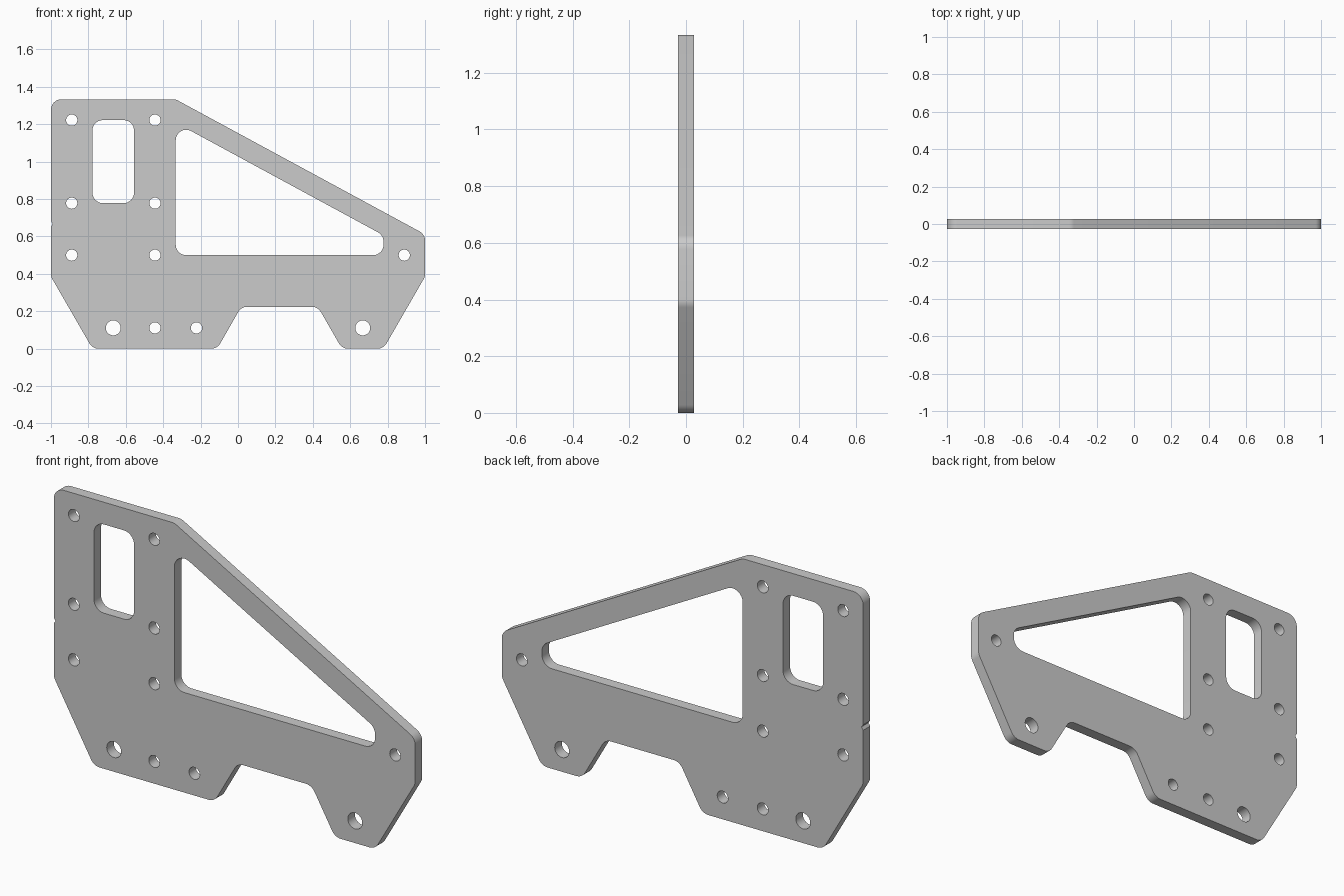
import bpy, bmesh
from math import sin, cos, tan, pi, radians
from mathutils import Vector

if "Cube" in bpy.data.objects:
    bpy.data.objects.remove(bpy.data.objects["Cube"])

R = 1 / 18          # common corner radius
T = 1 / 36          # half thickness
STEPS = 8


def rounded(corners, r=R):
    """Round every corner of a closed profile; a third value overrides the radius."""
    out = []
    n = len(corners)
    for i, c in enumerate(corners):
        p = Vector(c[:2])
        rad = c[2] if len(c) > 2 else r
        if rad == 0:
            out.append(p)
            continue
        a = (Vector(corners[i - 1][:2]) - p).normalized()
        b = (Vector(corners[(i + 1) % n][:2]) - p).normalized()
        half = a.angle(b) / 2
        centre = p + (a + b).normalized() * rad / sin(half)
        start = p + a * rad / tan(half) - centre
        end = p + b * rad / tan(half) - centre
        sweep = start.angle(end)
        for k in range(STEPS + 1):
            t = k / STEPS
            out.append(centre + (start * sin((1 - t) * sweep) + end * sin(t * sweep)) / sin(sweep))
    return out


def circle(x, z, r, n=32):
    return [Vector((x + r * cos(2 * pi * k / n), z + r * sin(2 * pi * k / n))) for k in range(n)]


# Outer outline, with a tiny nick in the left edge
outline = rounded([
    (-1, 1.333), (-0.333, 1.333), (1, 0.611), (1, 0.385), (0.778, 0),
    (0.556, 0), (0.427, 0.224), (0.017, 0.224), (-0.111, 0),
    (-0.778, 0), (-1, 0.385),
    (-1, 0.653, 0), (-0.990, 0.667, 0), (-1, 0.681, 0),
])

# Rectangular slot and large sloped window
slot = rounded([(-0.778, 0.778), (-0.556, 0.778), (-0.556, 1.222), (-0.778, 1.222)])
window = rounded([(-0.333, 0.5), (0.778, 0.5), (0.778, 0.606), (-0.333, 1.208)])

# Bolt holes
small = [(x, z) for x in (-0.889, -0.444) for z in (0.5, 0.778, 1.222)]
small += [(-0.444, 0.111), (-0.222, 0.111), (0.889, 0.5)]
holes = [circle(x, z, 0.030) for x, z in small]
holes += [circle(x, 0.111, 0.040) for x in (-0.667, 0.667)]

# Plate: filled flat curve extruded to thickness, stood upright
curve = bpy.data.curves.new("bracket_plate", 'CURVE')
curve.dimensions = '2D'
curve.fill_mode = 'BOTH'
curve.extrude = T
for loop in [outline, slot, window] + holes:
    s = curve.splines.new('POLY')
    s.points.add(len(loop) - 1)
    for pt, v in zip(s.points, loop):
        pt.co = (v.x, v.y, 0, 1)
    s.use_cyclic_u = True
plate = bpy.data.objects.new("bracket_plate", curve)
bpy.context.collection.objects.link(plate)
plate.rotation_euler.x = radians(90)
bpy.context.view_layer.objects.active = plate
plate.select_set(True)
bpy.ops.object.convert(target='MESH')

# Weld the caps to the walls and shade the rounded edges smooth
plate = bpy.context.object
bm = bmesh.new()
bm.from_mesh(plate.data)
bmesh.ops.remove_doubles(bm, verts=bm.verts, dist=1e-5)
bmesh.ops.recalc_face_normals(bm, faces=bm.faces)
bm.to_mesh(plate.data)
bm.free()
bpy.ops.object.shade_smooth_by_angle(angle=radians(30))
